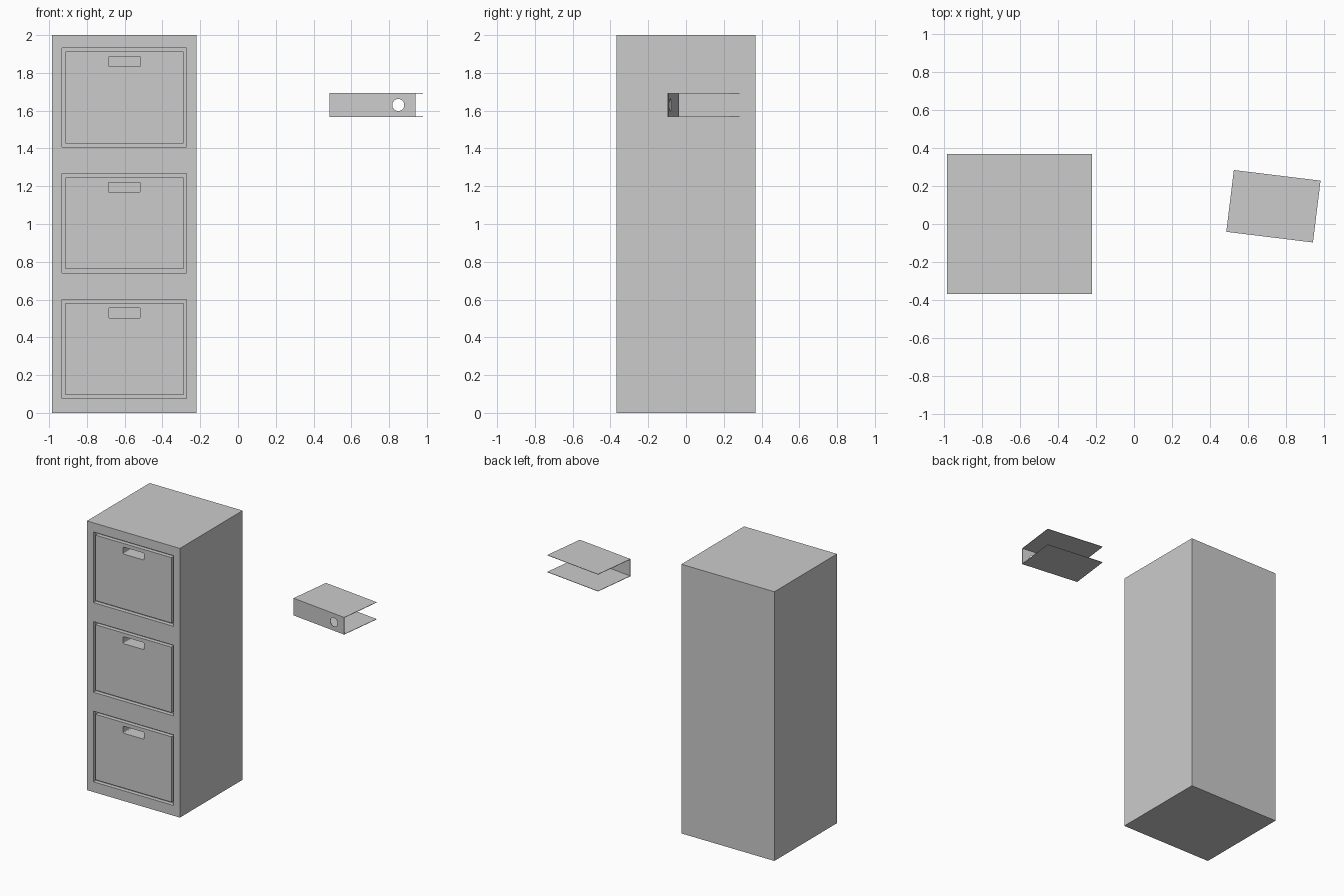
import bpy, bmesh
from math import radians
from mathutils import Vector, Matrix

if "Cube" in bpy.data.objects:
    bpy.data.objects.remove(bpy.data.objects["Cube"])


def box(name, lo, hi, round_y=0.0):
    """Box between two corners; round_y rounds the edges that run along y."""
    lo, hi = Vector(lo), Vector(hi)
    bm = bmesh.new()
    bmesh.ops.create_cube(bm, size=1)
    bmesh.ops.scale(bm, vec=hi - lo, verts=bm.verts)
    bmesh.ops.translate(bm, vec=(lo + hi) / 2, verts=bm.verts)
    if round_y:
        edges = [e for e in bm.edges
                 if abs(e.verts[0].co.y - e.verts[1].co.y) > 1e-4]
        bmesh.ops.bevel(bm, geom=edges, offset=round_y, segments=3,
                        profile=0.5, affect='EDGES')
    return link(name, bm)


def link(name, bm):
    mesh = bpy.data.meshes.new(name)
    bm.to_mesh(mesh)
    bm.free()
    ob = bpy.data.objects.new(name, mesh)
    bpy.context.collection.objects.link(ob)
    return ob


def cut(ob, cutter):
    cutter.hide_render = True
    cutter.hide_set(True)
    m = ob.modifiers.new("cut", 'BOOLEAN')
    m.operation = 'DIFFERENCE'
    m.solver = 'EXACT'
    m.object = cutter


# Cabinet body
FRONT = -0.368
GROOVE = 0.03
body = box("cabinet_body", (-0.984, FRONT, 0), (-0.22, 0.368, 2))

# Three drawers: pocket in the body, flush front leaving a groove, finger slot
for i in range(3):
    z = 0.076 + 0.6655 * i
    pocket = box(f"pocket_cutter_{i}", (-0.931, FRONT - 0.05, z),
                 (-0.273, FRONT + GROOVE, z + 0.525))
    drawer = box(f"drawer_front_{i}", (-0.914, FRONT, z + 0.02),
                 (-0.289, FRONT + GROOVE + 0.002, z + 0.506))
    slot = box(f"slot_cutter_{i}", (-0.686, FRONT - 0.05, z + 0.427),
               (-0.516, FRONT + 0.1, z + 0.479), round_y=0.006)
    cut(body, pocket)
    cut(body, slot)
    cut(drawer, slot)

# Ring binder: spine at the front, two thin covers, turned about z
LENGTH, DEPTH, LOW, HIGH, T = 0.459, 0.327, 1.566, 1.694, 0.003
place = Matrix.Translation((0.485, -0.041, 0)) @ Matrix.Rotation(radians(-7), 4, 'Z')
spine = box("binder_spine", (0, 0, LOW), (LENGTH, T, HIGH))
lower = box("binder_lower_cover", (0, 0, LOW), (LENGTH, DEPTH, LOW + T))
upper = box("binder_upper_cover", (0, 0, HIGH - T), (LENGTH, DEPTH, HIGH))

# Round finger hole in the spine
bm = bmesh.new()
bmesh.ops.create_cone(bm, cap_ends=True, segments=32, radius1=0.032,
                      radius2=0.032, depth=0.1,
                      matrix=Matrix.Translation((0.366, 0, 1.63))
                      @ Matrix.Rotation(radians(90), 4, 'X'))
hole = link("finger_hole_cutter", bm)
cut(spine, hole)
for ob in (spine, lower, upper, hole):
    ob.matrix_world = place
